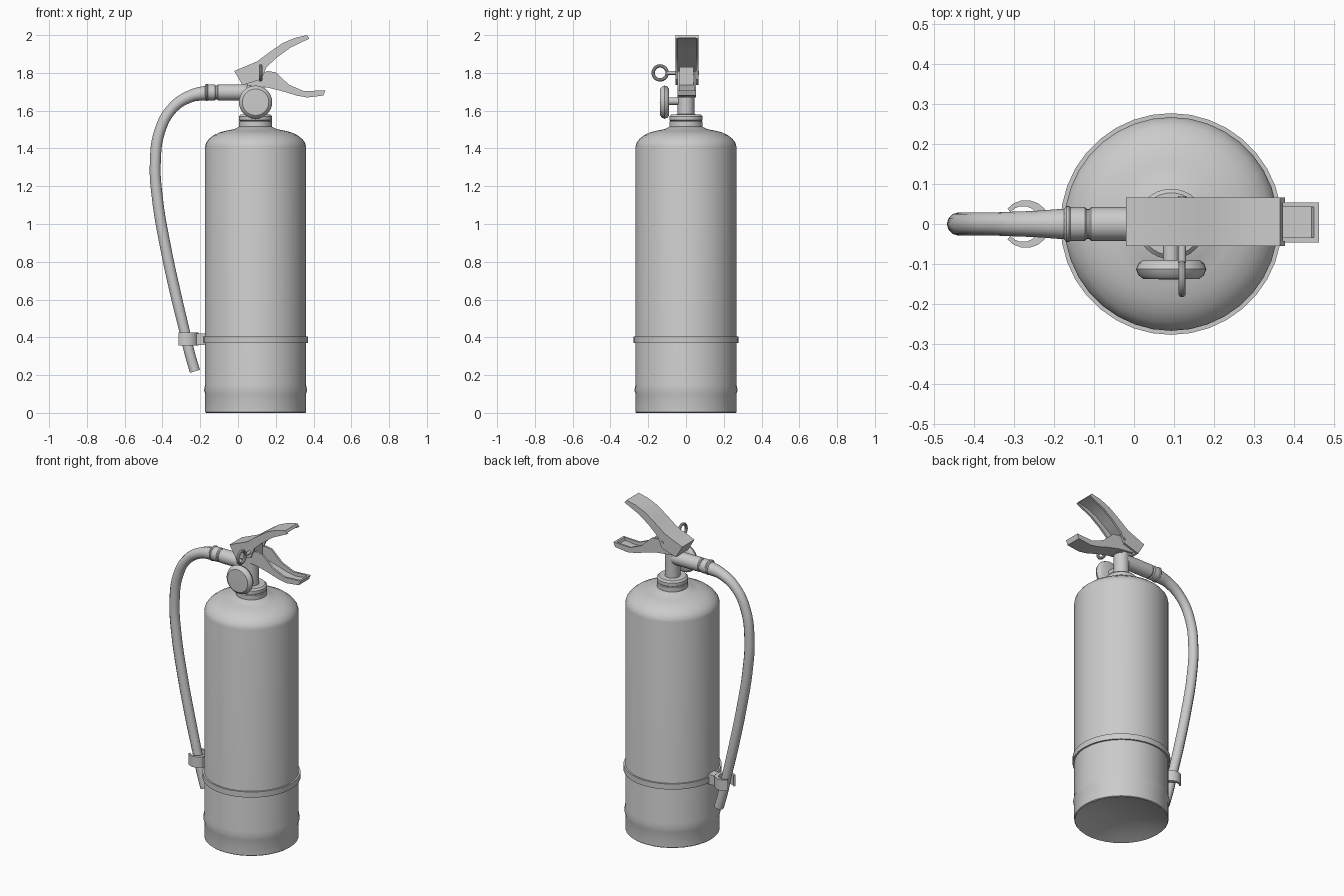
import bpy, bmesh, math
from mathutils import Matrix, Vector

if "Cube" in bpy.data.objects:
    bpy.data.objects.remove(bpy.data.objects["Cube"])

grey = bpy.data.materials.new("plain grey")
grey.use_nodes = True
COLOUR = (0.6, 0.6, 0.6, 1)
grey.diffuse_color = COLOUR
grey.node_tree.nodes["Principled BSDF"].inputs["Base Color"].default_value = COLOUR

CX = 0.093  # axis of the cylinder
RX = Matrix.Rotation(math.pi / 2, 4, "X")   # local z points to the front
RY = Matrix.Rotation(-math.pi / 2, 4, "Y")  # local z points to the hose side


def finish(name, bm, angle=35):
    bmesh.ops.remove_doubles(bm, verts=bm.verts, dist=1e-5)
    bmesh.ops.recalc_face_normals(bm, faces=bm.faces)
    mesh = bpy.data.meshes.new(name)
    bm.to_mesh(mesh)
    bm.free()
    mesh.materials.append(grey)
    obj = bpy.data.objects.new(name, mesh)
    bpy.context.collection.objects.link(obj)
    bpy.ops.object.select_all(action="DESELECT")
    obj.select_set(True)
    bpy.context.view_layer.objects.active = obj
    bpy.ops.object.shade_smooth_by_angle(angle=math.radians(angle))
    return obj


def lathe(name, profile, at, turn=Matrix(), steps=32):
    """Revolve (radius, height) points about local z."""
    bm = bmesh.new()
    verts = [bm.verts.new((r, 0, h)) for r, h in profile]
    edges = [bm.edges.new(pair) for pair in zip(verts, verts[1:])]
    bmesh.ops.spin(bm, geom=verts + edges, cent=(0, 0, 0), axis=(0, 0, 1),
                   angle=math.tau, steps=steps)
    bm.transform(Matrix.Translation(at) @ turn)
    return finish(name, bm)


def extrude(bm, outline, depth, axis="Y"):
    """Add a prism from a flat outline between two depths along y or z."""
    place = (lambda a, b, d: (a, d, b)) if axis == "Y" else (lambda a, b, d: (a, b, d))
    face = bm.faces.new([bm.verts.new(place(a, b, depth[0])) for a, b in outline])
    out = bmesh.ops.extrude_face_region(bm, geom=[face])["geom"]
    move = Vector(place(0, 0, depth[1] - depth[0]))
    bmesh.ops.translate(bm, vec=move, verts=[v for v in out if isinstance(v, bmesh.types.BMVert)])


def channel(name, web, rim, y0, y1, inset, wall=0.012):
    """Folded lever: two side cheeks joined by a web along one edge."""
    bm = bmesh.new()
    outline = web + rim[::-1]
    extrude(bm, outline, (y0, y0 + wall))
    extrude(bm, outline, (y1 - wall, y1))
    inner = [(x + dx, z + dz) for (x, z), (dx, dz) in zip(web, inset)]
    extrude(bm, web + inner[::-1], (y0 + wall, y1 - wall))
    return finish(name, bm, 30)


# Pressure cylinder with a dished base and a rounded shoulder
shoulder = [(0.267, 1.41), (0.262, 1.43), (0.247, 1.45), (0.222, 1.47),
            (0.19, 1.485), (0.15, 1.495), (0.11, 1.503), (0.088, 1.515)]
lathe("cylinder", [(0, 0.05), (0.1, 0.043), (0.2, 0.022), (0.263, 0), (0.267, 0.004),
                   (0.267, 0.1), (0.273, 0.12), (0.267, 0.15)] + shoulder + [(0, 1.515)],
      (CX, 0, 0), steps=36)
lathe("clamp_band", [(0.264, 0.37), (0.277, 0.37), (0.277, 0.405), (0.264, 0.405), (0.264, 0.37)],
      (CX, 0, 0), steps=36)

# Neck collar and valve column
lathe("neck_collar", [(0, 1.505), (0.088, 1.505), (0.088, 1.542), (0.084, 1.546),
                      (0.088, 1.55), (0.088, 1.57), (0.078, 1.58), (0, 1.583)], (CX, 0, 0))
lathe("valve_column", [(0, 1.57), (0.044, 1.57), (0.044, 1.75), (0, 1.75)], (CX, 0, 0), steps=24)
bm = bmesh.new()
extrude(bm, [(0.045, 1.72), (0.14, 1.72), (0.14, 1.83), (0.07, 1.81)], (-0.035, 0.04))
finish("valve_block", bm)

# Pressure gauge on its stem
lathe("gauge", [(0, 0.09), (0.07, 0.09), (0.082, 0.098), (0.088, 0.113),
                (0.082, 0.128), (0.07, 0.137), (0, 0.139)], (CX, 0, 1.645), RX)
lathe("gauge_stem", [(0, 0), (0.02, 0), (0.02, 0.095), (0, 0.095)], (CX, 0, 1.65), RX, 16)

# Safety pin and pull ring
lathe("safety_pin", [(0, -0.07), (0.01, -0.07), (0.01, 0.097), (0, 0.097)],
      (0.12, 0, 1.8), RX, 12)
ring = [(0.037 + 0.009 * math.cos(a * math.tau / 10), 0.009 * math.sin(a * math.tau / 10))
        for a in range(11)]
lathe("pull_ring", ring, (0.12, -0.137, 1.8), RY)

# Levers: the upper opens downwards, the lower opens upwards
channel("upper_lever",
        [(-0.02, 1.81), (0.1, 1.86), (0.17, 1.912), (0.235, 1.957), (0.3, 1.985), (0.365, 2.0)],
        [(0.024, 1.735), (0.124, 1.766), (0.15, 1.83), (0.21, 1.885), (0.28, 1.935), (0.378, 1.982)],
        -0.055, 0.066, [(0.01, -0.012)] * 5 + [(0.008, -0.014)])
bm = bmesh.new()
extrude(bm, [(-0.02, 1.81), (0.024, 1.735), (0.036, 1.738), (-0.004, 1.814)], (-0.054, 0.065))
finish("upper_lever_heel", bm)
channel("lower_lever",
        [(0.05, 1.735), (0.16, 1.722), (0.245, 1.7), (0.31, 1.68), (0.367, 1.67), (0.452, 1.68)],
        [(0.05, 1.76), (0.155, 1.81), (0.2, 1.803), (0.27, 1.737), (0.35, 1.703), (0.463, 1.708)],
        -0.046, 0.054, [(0, 0.011)] * 6)
bm = bmesh.new()
extrude(bm, [(0.44, 1.68), (0.452, 1.68), (0.463, 1.708), (0.45, 1.707)], (-0.045, 0.053))
finish("lower_lever_lip", bm)

# Outlet fitting with crimped collar, pointing to the hose side
lathe("outlet_fitting", [(0, 0), (0.042, 0), (0.042, 0.2), (0.037, 0.205), (0.037, 0.211),
                         (0.042, 0.216), (0.042, 0.252), (0.045, 0.256), (0.045, 0.262),
                         (0.038, 0.268), (0, 0.268)],
      (CX, 0, 1.697), RY, 24)

# Hose: a tapered tube along a smooth path
path = [(-0.16, 1.695, 1.35), (-0.25, 1.677, 1.12), (-0.345, 1.615, 1.0), (-0.413, 1.495, 1),
        (-0.438, 1.32, 1), (-0.426, 1.13, 1), (-0.384, 0.88, 1), (-0.328, 0.62, 1),
        (-0.28, 0.42, 0.95), (-0.257, 0.32, 0.95), (-0.228, 0.22, 0.95)]
curve = bpy.data.curves.new("hose", "CURVE")
curve.dimensions = "3D"
curve.bevel_depth = 0.029
curve.bevel_resolution = 4
curve.resolution_u = 6
curve.use_fill_caps = True
spline = curve.splines.new("BEZIER")
spline.bezier_points.add(len(path) - 1)
for point, (x, z, size) in zip(spline.bezier_points, path):
    point.co = (x, 0, z)
    point.radius = size
    point.handle_left_type = point.handle_right_type = "AUTO"
curve.materials.append(grey)
bpy.context.collection.objects.link(bpy.data.objects.new("hose", curve))

# Hose clip: an open crescent on a small bracket
arc = [math.radians(a) for a in range(-140, 141, 20)]
outer = [(-0.27 + 0.06 * math.cos(a), 0.06 * math.sin(a)) for a in arc]
inner = [(-0.277 + 0.042 * math.cos(a), 0.045 * math.sin(a)) for a in arc]
bm = bmesh.new()
extrude(bm, outer + inner[::-1], (0.358, 0.425), "Z")
finish("hose_clip", bm)
bm = bmesh.new()
extrude(bm, [(-0.22, -0.03), (-0.165, -0.03), (-0.165, 0.03), (-0.22, 0.03)], (0.36, 0.42), "Z")
finish("clip_bracket", bm)
